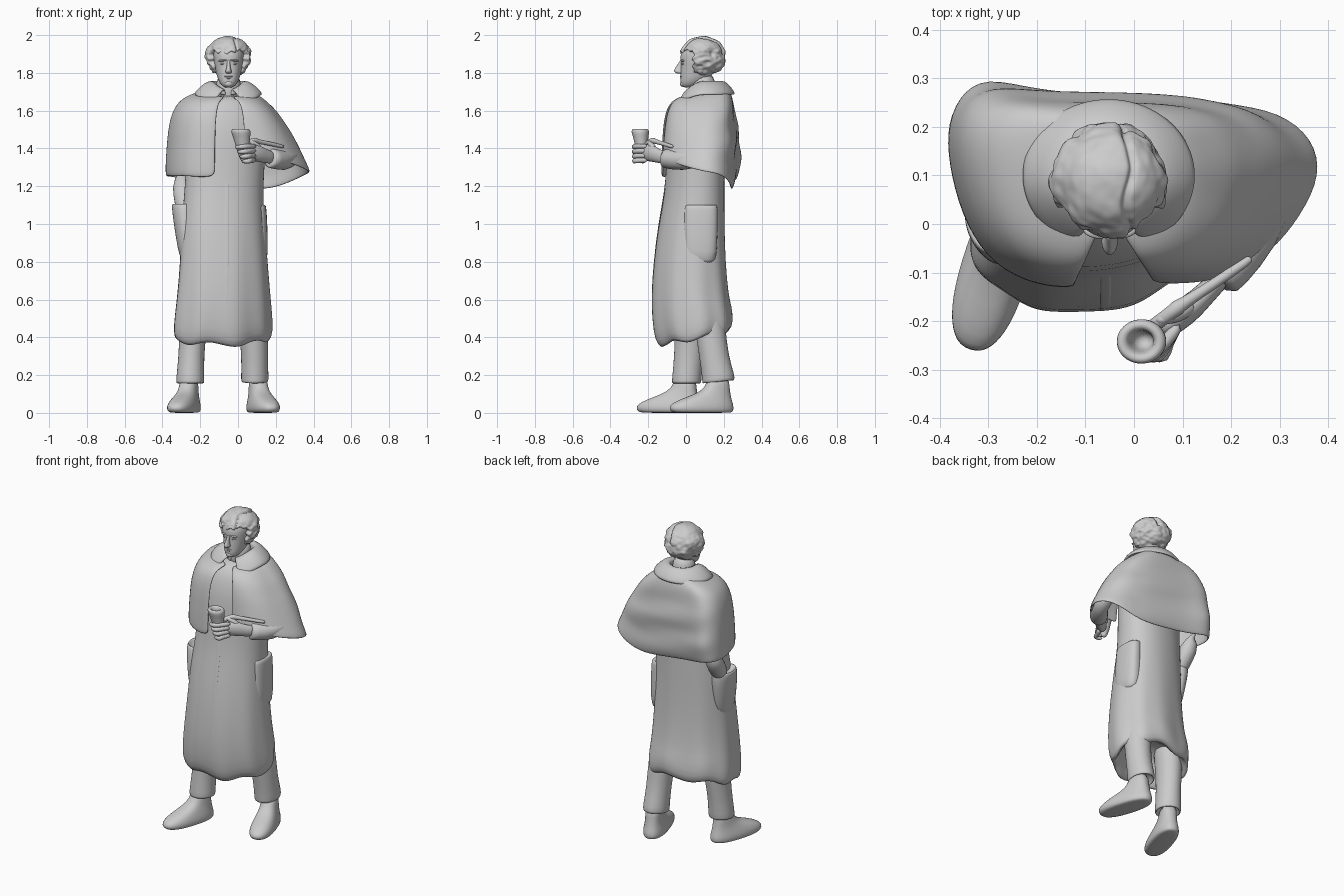
import bpy, bmesh, math
from mathutils import Vector, noise


def finish(name, bm, thick=0, sub=1):
    bmesh.ops.recalc_face_normals(bm, faces=bm.faces)
    me = bpy.data.meshes.new(name)
    bm.to_mesh(me)
    bm.free()
    me.polygons.foreach_set("use_smooth", [True] * len(me.polygons))
    ob = bpy.data.objects.new(name, me)
    bpy.context.collection.objects.link(ob)
    if thick:
        m = ob.modifiers.new("Thickness", "SOLIDIFY")
        m.thickness, m.offset = thick, 0
    if sub:
        m = ob.modifiers.new("Smooth", "SUBSURF")
        m.levels = m.render_levels = sub
    return ob


def skin(name, rows, closed=True, thick=0, sub=1):
    """Surface through rows of points; closed rows are capped."""
    bm = bmesh.new()
    vs = [[bm.verts.new(p) for p in r] for r in rows]
    n = len(rows[0])
    for a, b in zip(vs, vs[1:]):
        for j in range(n if closed else n - 1):
            k = (j + 1) % n
            bm.faces.new((a[j], a[k], b[k], b[j]))
    if closed:
        bm.faces.new(vs[0])
        bm.faces.new(vs[-1])
    return finish(name, bm, thick, sub)


def loft(name, secs, n=24, power=2.0, shear=0, wave=0, tilt=0, tilt_top=0.6):
    """Stack of ovals given as (x0, x1, y0, y1, z)."""
    rows = []
    for x0, x1, y0, y1, z in secs:
        row = []
        for j in range(n):
            t = 2 * math.pi * j / n
            c, s = math.cos(t), math.sin(t)
            low = max(0, 1 - z / 1.15)
            w = 1 + wave * low * (math.sin(9 * t + 1) + .6 * math.sin(5 * t + 2 + z))
            dx = (x1 - x0) / 2 * math.copysign(abs(c) ** (2 / power), c) * w
            dy = (y1 - y0) / 2 * math.copysign(abs(s) ** (2 / power), s) * w
            up = tilt * (dy + (y1 - y0) / 2) if z < tilt_top else 0
            up += wave * .4 * math.sin(6 * t) if z < tilt_top else 0
            row.append(((x0 + x1) / 2 + dx, (y0 + y1) / 2 + dy + shear * dx, z + up))
        rows.append(row)
    return skin(name, rows)


def tube(name, pts, radii, n=12, flat=1.0):
    pts = [Vector(p) for p in pts]
    rows = []
    for i, p in enumerate(pts):
        d = (pts[min(i + 1, len(pts) - 1)] - pts[max(i - 1, 0)]).normalized()
        ref = Vector((0, 0, 1)) if abs(d.z) < 0.9 else Vector((0, 1, 0))
        u = d.cross(ref).normalized()
        v = u.cross(d)
        rows.append([p + radii[i] * (flat * u * math.cos(a) + v * math.sin(a))
                     for a in (2 * math.pi * j / n for j in range(n))])
    return skin(name, rows)


def blob(name, loc, size, rot=(0, 0, 0)):
    bm = bmesh.new()
    bmesh.ops.create_uvsphere(bm, u_segments=16, v_segments=10, radius=1)
    ob = finish(name, bm, sub=0)
    ob.location, ob.scale, ob.rotation_euler = loc, size, rot
    return ob


# Long coat, with an inner lip under the hem
coat = [(-.24, .07, -.05, .13, .55), (-.31, .14, -.11, .19, .375), (-.335, .165, -.135, .225, .35),
        (-.347, .18, -.165, .245, .39), (-.338, .177, -.178, .235, .48), (-.325, .168, -.183, .22, .62),
        (-.308, .155, -.17, .205, .8), (-.30, .14, -.145, .20, 1.0), (-.285, .132, -.115, .20, 1.15),
        (-.275, .14, -.10, .20, 1.3), (-.27, .15, -.09, .21, 1.5), (-.24, .12, -.055, .2, 1.61),
        (-.14, .04, -.005, .18, 1.69)]
loft("long_coat", coat, n=56, power=2.2, shear=.12, wave=.03, tilt=.2, tilt_top=.52)
skin("coat_front_placket", [[(x, y0 + .008 + .12 * (x + .08), z) for x in (-.075, -.065, -.055, -.045)]
                            for _, _, y0, _, z in coat[3:10]], closed=False, thick=.018)

# Coat pockets
loft("hand_pocket", [(-.30, -.24, -.06, .06, .80), (-.32, -.22, -.085, .09, .87), (-.337, -.22, -.085, .11, .98),
                     (-.348, -.22, -.075, .12, 1.06), (-.352, -.22, -.065, .118, 1.105),
                     (-.342, -.23, -.055, .107, 1.112), (-.33, -.24, -.045, .095, 1.08)])
loft("side_pocket", [(.06, .15, .0, .15, .78), (.06, .159, -.015, .165, .84), (.06, .156, -.015, .168, 1.0),
                     (.06, .150, -.01, .168, 1.09), (.06, .145, -.005, .163, 1.105), (.06, .125, .01, .15, 1.09)], power=2.6)

# Cape: hem points with shoulder roundness, swept up to the neck
hem = [(-.12, -.125, 1.25, 1), (-.20, -.12, 1.245, 1), (-.285, -.08, 1.255, 1), (-.34, 0, 1.25, 1),
       (-.37, .1, 1.255, 1), (-.38, .19, 1.25, 1), (-.36, .25, 1.25, .95), (-.31, .275, 1.24, .9),
       (-.2, .255, 1.22, .9), (-.05, .25, 1.20, .9), (.1, .245, 1.18, .8), (.2, .235, 1.19, .5),
       (.3, .222, 1.23, .2), (.37, .17, 1.265, 0), (.385, .10, 1.275, 0), (.345, .02, 1.295, 0),
       (.28, -.06, 1.32, .2), (.19, -.108, 1.35, .4), (.11, -.118, 1.37, .6), (.035, -.115, 1.36, .8)]
round_prof = [(0, 0), (.25, .02), (.52, .06), (.7, .125), (.8, .2), (.88, .3), (.92, .4), (.95, .5), (.97, .62),
              (.99, .75), (1, .88), (1, 1)]
slope_prof = [(0, 0), (.1, .03), (.22, .08), (.34, .16), (.46, .25), (.55, .35), (.64, .45), (.71, .54), (.78, .64),
              (.85, .75), (.92, .87), (1, 1)]
rows = []
for k in range(12):
    row = []
    for i, (x, y, z, r) in enumerate(hem):
        a = math.radians(12 + 336 * i / 19)
        top = Vector((-.05 - .1 * math.sin(a), .1 - .115 * math.cos(a), 1.695 - .025 * math.cos(a)))
        h, v = (slope_prof[k][q] * (1 - r) + round_prof[k][q] * r for q in (0, 1))
        back = max(0, -math.cos(a))
        # diagonal folds behind and the elbow pushing out
        push = (.011 * math.sin(17 * v - 2.2 * a) + .012 * math.sin(math.pi * v)) * back * min(1, 2 * v)
        push += .026 * math.exp(-((x + .3) / .07) ** 2 - ((v - .75) / .17) ** 2) * back
        row.append((top.x + h * (x - top.x), top.y + h * (y - top.y) + push, top.z + v * (z - top.z)))
    rows.append(row)
skin("shoulder_cape", rows, closed=False, thick=.016, sub=2)

# Folded collar with two front points
rows = []
for rx, ry, z, gap, drop in [(.078, .08, 1.70, 8, .02), (.076, .078, 1.742, 12, .04), (.088, .09, 1.756, 15, .045),
                             (.125, .118, 1.738, 20, .055), (.155, .14, 1.71, 24, .06), (.178, .156, 1.684, 26, .062)]:
    row = []
    for i in range(33):
        a = math.radians(gap + (360 - 2 * gap) * i / 32)
        row.append((-.052 - rx * math.sin(a), .1 - ry * math.cos(a), z - drop * max(0, math.cos(a)) ** 2))
    rows.append(row)
skin("collar", rows, closed=False, thick=.016)

# Trousers and shoes
loft("trouser_leg", [(-.30, -.20, -.05, .055, .2), (-.315, -.19, -.065, .07, .155), (-.328, -.178, -.075, .08, .155),
                     (-.328, -.178, -.075, .083, .18), (-.315, -.18, -.062, .09, .3), (-.31, -.165, -.06, .12, .45),
                     (-.30, -.12, -.05, .13, .7)])
loft("trouser_leg", [(.04, .135, .11, .23, .2), (.025, .15, .095, .245, .155), (.016, .162, .085, .258, .155),
                     (.016, .162, .085, .258, .185), (.018, .158, .07, .225, .3), (.005, .16, .045, .21, .45),
                     (-.04, .14, .02, .18, .7)], tilt=.1, tilt_top=.25)
for x, y, ang in ((-.258, 0, -17), (.105, .175, 17)):
    shoe = loft("shoe", [(-.05, .05, -.23, .06, 0), (-.066, .066, -.262, .075, .004), (-.072, .072, -.276, .08, .022),
                         (-.07, .07, -.268, .077, .045), (-.062, .062, -.215, .068, .072), (-.053, .053, -.13, .062, .1),
                         (-.048, .048, -.075, .056, .13), (-.045, .045, -.055, .052, .2)], power=2.4)
    shoe.location, shoe.rotation_euler = (x, y, 0), (0, 0, math.radians(ang))

# Arm resting in the pocket
tube("pocketed_arm", [(-.26, .1, 1.6), (-.30, .16, 1.45), (-.308, .2, 1.33), (-.3, .17, 1.24), (-.288, .1, 1.15),
                      (-.285, .05, 1.07), (-.28, .02, 1.0)], [.07, .07, .062, .056, .054, .05, .045])

# Raised arm, sleeve cuff and hand
tube("raised_arm", [(.13, .1, 1.58), (.22, .1, 1.46), (.29, .06, 1.34), (.25, -.02, 1.335), (.185, -.095, 1.345),
                    (.165, -.118, 1.35), (.172, -.11, 1.35)], [.07, .068, .056, .056, .055, .052, .035])
tube("palm", [(.19, -.10, 1.35), (.15, -.14, 1.357), (.12, -.17, 1.37), (.085, -.195, 1.378), (.06, -.212, 1.378),
              (.045, -.22, 1.378)], [.036, .036, .044, .048, .044, .025], flat=.65)
for i in range(4):
    z = 1.412 - .025 * i
    e = .012 * i
    tube("finger", [(.095, -.205, z), (.065, -.245, z), (.03 + e, -.278, z - .003), (e, -.275, z - .005),
                    (-.015 + e, -.258, z - .006)], [.014, .015, .0145, .013, .007], n=8)
tube("thumb", [(.125, -.165, 1.39), (.095, -.185, 1.42), (.065, -.195, 1.435), (.045, -.2, 1.44)],
     [.018, .018, .015, .008], n=8)

# Pipe: thick hollow bowl and stem
bowl = [(.008, 1.32), (.02, 1.335), (.03, 1.37), (.037, 1.41), (.043, 1.45), (.05, 1.475), (.053, 1.492), (.046, 1.504),
        (.032, 1.503), (.024, 1.49), (.02, 1.44)]
loft("pipe_bowl", [(c - r, c + r, d - r * .9, d + r * .9, z) for r, z in bowl
                   for c, d in [(.014 + .12 * (1.5 - z), -.243 + .08 * (1.5 - z))]], n=20)
tube("pipe_stem", [(.02, -.225, 1.40), (.06, -.195, 1.435), (.08, -.18, 1.441), (.09, -.172, 1.441), (.1, -.165, 1.438),
                   (.17, -.12, 1.425), (.235, -.075, 1.41), (.242, -.07, 1.41)],
     [.016, .015, .015, .018, .013, .011, .011, .006], n=10)

# Neck and head
tube("neck", [(-.05, .10, 1.62), (-.05, .095, 1.70), (-.05, .085, 1.80)], [.072, .068, .066], n=20)
head = [(.02, .01, .022, 1.722), (.036, .017, .042, 1.732), (.052, .035, .066, 1.755), (.063, .055, .084, 1.785),
        (.071, .066, .095, 1.82), (.077, .07, .096, 1.845), (.08, .075, .106, 1.868), (.086, .08, .11, 1.91),
        (.075, .085, .085, 1.95), (.04, .09, .045, 1.98)]
loft("head", [(-.05 - w, -.05 + w, c - d, c + d, z) for w, c, d, z in head], power=2.2)
loft("nose", [(-.057, -.043, -.05, -.01, 1.796), (-.069, -.031, -.058, -.01, 1.801), (-.067, -.033, -.068, -.01, 1.811),
              (-.061, -.039, -.058, -.01, 1.826), (-.058, -.042, -.038, -.01, 1.855), (-.06, -.04, -.03, 0, 1.872)], n=12)
blob("upper_lip", (-.05, -.023, 1.781), (.023, .010, .004))
blob("lower_lip", (-.05, -.022, 1.772), (.018, .010, .005))
blob("chin", (-.05, -.016, 1.743), (.023, .016, .017))
for s in (-1, 1):
    x = -.05 + s * .031
    blob("eye", (x, -.0145, 1.848), (.013, .009, .006))
    blob("brow", (x, -.019, 1.866), (.024, .010, .006), (0, s * .12, s * .25))
    blob("ear", (-.05 + s * .08, .075, 1.83), (.012, .022, .032))

# Wavy hair with a side parting, tucked in around the face
bm = bmesh.new()
bmesh.ops.create_icosphere(bm, subdivisions=6, radius=1)
mid = Vector((-.05, .09, 1.887))
for v in bm.verts:
    d = v.co.normalized()
    p = mid + Vector((d.x * .118, d.y * .118, d.z * .108))
    q = Vector((p.x * 17, p.y * 17, p.z * 25))
    edge = min(1, max(.35, (1.97 - p.z) / .06))
    lump = edge * (.016 * noise.noise(q) + .006 * noise.noise(q * 2.3 + Vector((3, 1, 7))))
    if p.z > 1.9:
        lump -= .010 * math.exp(-((p.x + .01 + .008 * math.sin(p.y * 40)) / .007) ** 2)
    hairline = 1.905 - .25 * (p.x + .05) * (-1 if p.x > -.05 else .6) + .007 * math.sin(p.x * 130)
    tuck = min(1, max(0, (hairline - p.z) / .012)) * min(1, max(0, (.04 + .006 * math.sin(p.z * 150) - p.y) / .015))
    v.co = mid + (p - mid) * (1 + lump / .115) * (1 - .36 * tuck)
finish("hair", bm, sub=0)
